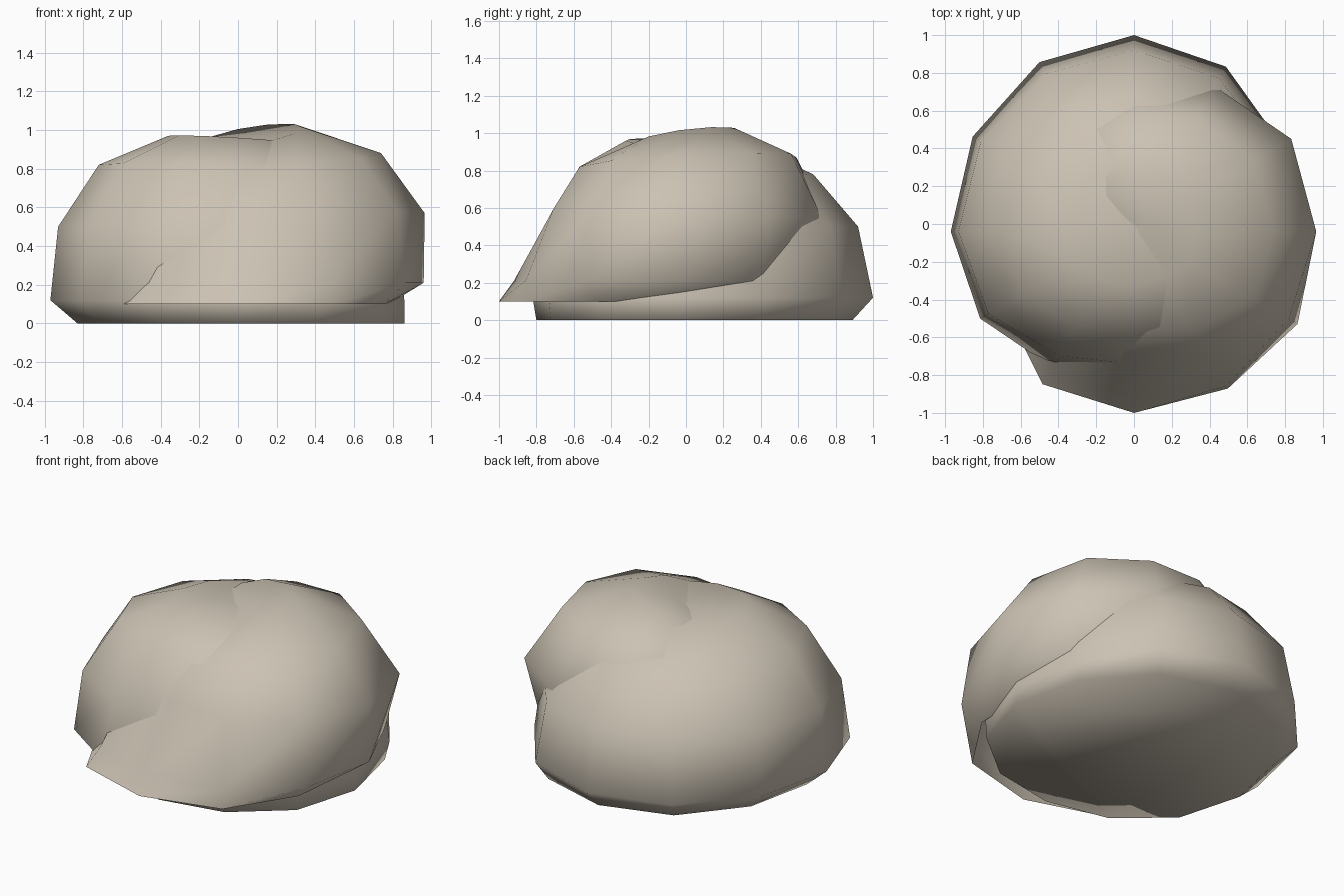
import bpy
import bmesh
from math import sin, cos, pi

SEGMENTS = 12

cube = bpy.data.objects.get("Cube")
if cube:
    bpy.data.objects.remove(cube)

stone = bpy.data.materials.new("warm_grey_stone")
stone.use_nodes = True
colour = (0.60, 0.54, 0.45, 1)
stone.diffuse_color = colour
bsdf = stone.node_tree.nodes["Principled BSDF"]
bsdf.inputs["Base Color"].default_value = colour
bsdf.inputs["Roughness"].default_value = 0.9


def boulder(name, rings, apex, bulge, closed):
    """Lopsided dome; ring = (height, tilt x, tilt y, reach +x, +y, -x, -y)."""
    bm = bmesh.new()
    loops = []
    for z, tx, ty, right, back, left, front in rings:
        loop = []
        for i in range(SEGMENTS):
            a = 2 * pi * i / SEGMENTS
            c, s = cos(a), sin(a)
            r = (right if c > 0 else left) * c * c + (back if s > 0 else front) * s * s
            r *= 1 + bulge * abs(sin(2 * a))
            loop.append(bm.verts.new((r * c, r * s - 0.04 * c * c, z + tx * c + ty * s)))
        loops.append(loop)
    for low, high in zip(loops, loops[1:]):
        for i in range(SEGMENTS):
            j = (i + 1) % SEGMENTS
            bm.faces.new((low[i], low[j], high[j], high[i]))
    top = bm.verts.new(apex)
    for i in range(SEGMENTS):
        bm.faces.new((loops[-1][i], loops[-1][(i + 1) % SEGMENTS], top))
    if closed:
        bm.faces.new(loops[0][::-1])
    for face in bm.faces:
        face.smooth = True
    mesh = bpy.data.meshes.new(name)
    bm.to_mesh(mesh)
    bm.free()
    mesh.materials.append(stone)
    obj = bpy.data.objects.new(name, mesh)
    bpy.context.collection.objects.link(obj)
    return obj


# Main rock, resting flat on the ground
boulder("main_boulder", [
    (0.00, 0, 0, 0.86, 0.89, 0.83, 0.80),
    (0.12, 0, 0, 0.86, 1.00, 0.97, 0.82),
    (0.50, 0, 0, 0.82, 0.92, 0.93, 0.74),
    (0.80, -0.02, -0.02, 0.62, 0.68, 0.72, 0.57),
    (0.95, -0.02, -0.01, 0.30, 0.33, 0.36, 0.32),
], (0, 0, 0.94), 0.01, True)

# Leaning rock with a flared front lip, open underneath
boulder("leaning_boulder", [
    (0.10, 0, 0, 0.78, 0.45, 0.68, 1.00),
    (0.21, 0, 0, 0.96, 0.45, 0.58, 0.92),
    (0.57, 0.00, -0.03, 0.965, 0.76, 0.42, 0.70),
    (0.83, 0.05, 0.04, 0.74, 0.59, 0.32, 0.57),
    (0.955, 0.06, 0.05, 0.33, 0.28, 0.15, 0.30),
], (0.08, 0.0, 0.96), 0.06, False)
